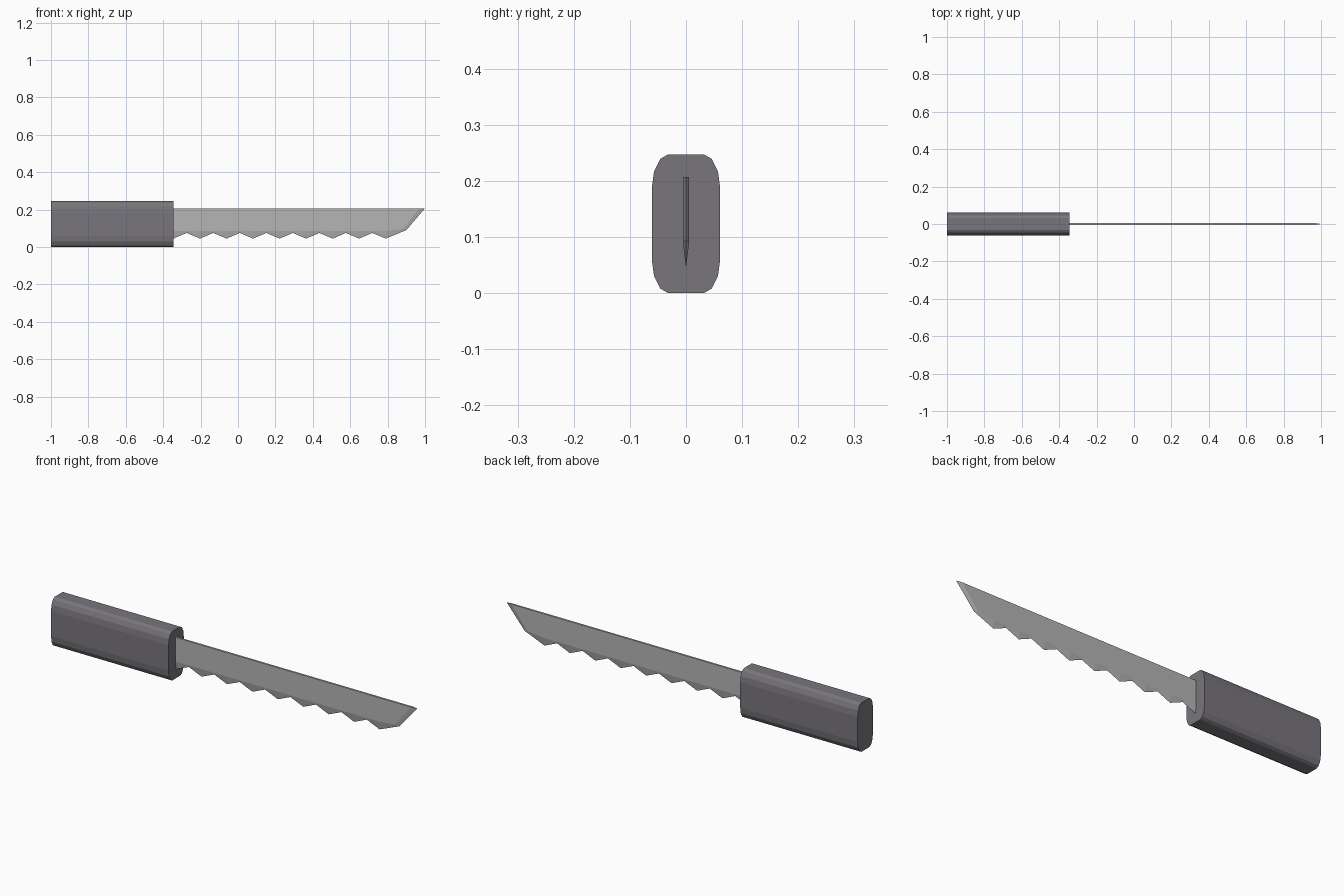
import bpy
import bmesh

cube = bpy.data.objects.get("Cube")
if cube:
    bpy.data.objects.remove(cube, do_unlink=True)


def material(name, color):
    m = bpy.data.materials.new(name)
    m.use_nodes = True
    m.diffuse_color = color
    m.node_tree.nodes["Principled BSDF"].inputs["Base Color"].default_value = color
    return m


def finish(bm, name, mat):
    bmesh.ops.recalc_face_normals(bm, faces=bm.faces)
    mesh = bpy.data.meshes.new(name)
    bm.to_mesh(mesh)
    bm.free()
    mesh.materials.append(mat)
    obj = bpy.data.objects.new(name, mesh)
    bpy.context.collection.objects.link(obj)
    return obj


grip_grey = material("dark grey grip", (0.19, 0.18, 0.2, 1))
steel = material("light grey steel", (0.46, 0.46, 0.46, 1))

GUARD_X = -0.345
HEIGHT = 0.247

# Handle: rounded-off section, mirrored both ways, extruded along x
quarter = [(0.032, 0), (0.046, 0.008), (0.057, 0.03), (0.061, 0.06)]
right = quarter + [(y, HEIGHT - z) for y, z in reversed(quarter)]
section = right + [(-y, z) for y, z in reversed(right)]
bm = bmesh.new()
end = bm.faces.new([bm.verts.new((-1, y, z)) for y, z in section])
grown = bmesh.ops.extrude_face_region(bm, geom=[end], use_keep_orig=True)
moved = [v for v in grown["geom"] if isinstance(v, bmesh.types.BMVert)]
bmesh.ops.translate(bm, verts=moved, vec=(1 + GUARD_X, 0, 0))
finish(bm, "handle", grip_grey)

# Blade: flat cheeks, with a bevel down to the serrated cutting edge
THICK = 0.005
SPINE_Z = 0.207
STEP = 0.0709
xs = [GUARD_X + STEP * k for k in range(17)]
edge = [(x, 0.075 if k % 2 else 0.045) for k, x in enumerate(xs)]
edge += [(0.9, 0.09), (1.0, SPINE_Z)]
shoulder = [(x, 0.086) for x in xs] + [(0.882, 0.096), (0.968, SPINE_Z)]

bm = bmesh.new()
cut = [bm.verts.new((x, 0, z)) for x, z in edge]
sides = []
for y in (-THICK, THICK):
    row = [bm.verts.new((x, y, z)) for x, z in shoulder]
    heel = bm.verts.new((GUARD_X, y, SPINE_Z))
    bm.faces.new(row + [heel])
    for a, b, c, d in zip(row, row[1:], cut[1:], cut):
        bm.faces.new((a, b, c, d))
    sides.append((row, heel))
(row_a, heel_a), (row_b, heel_b) = sides
# Spine and the end that meets the handle
bm.faces.new((heel_a, row_a[-1], cut[-1], row_b[-1], heel_b))
bm.faces.new((heel_a, row_a[0], cut[0], row_b[0], heel_b))
finish(bm, "serrated_blade", steel)
